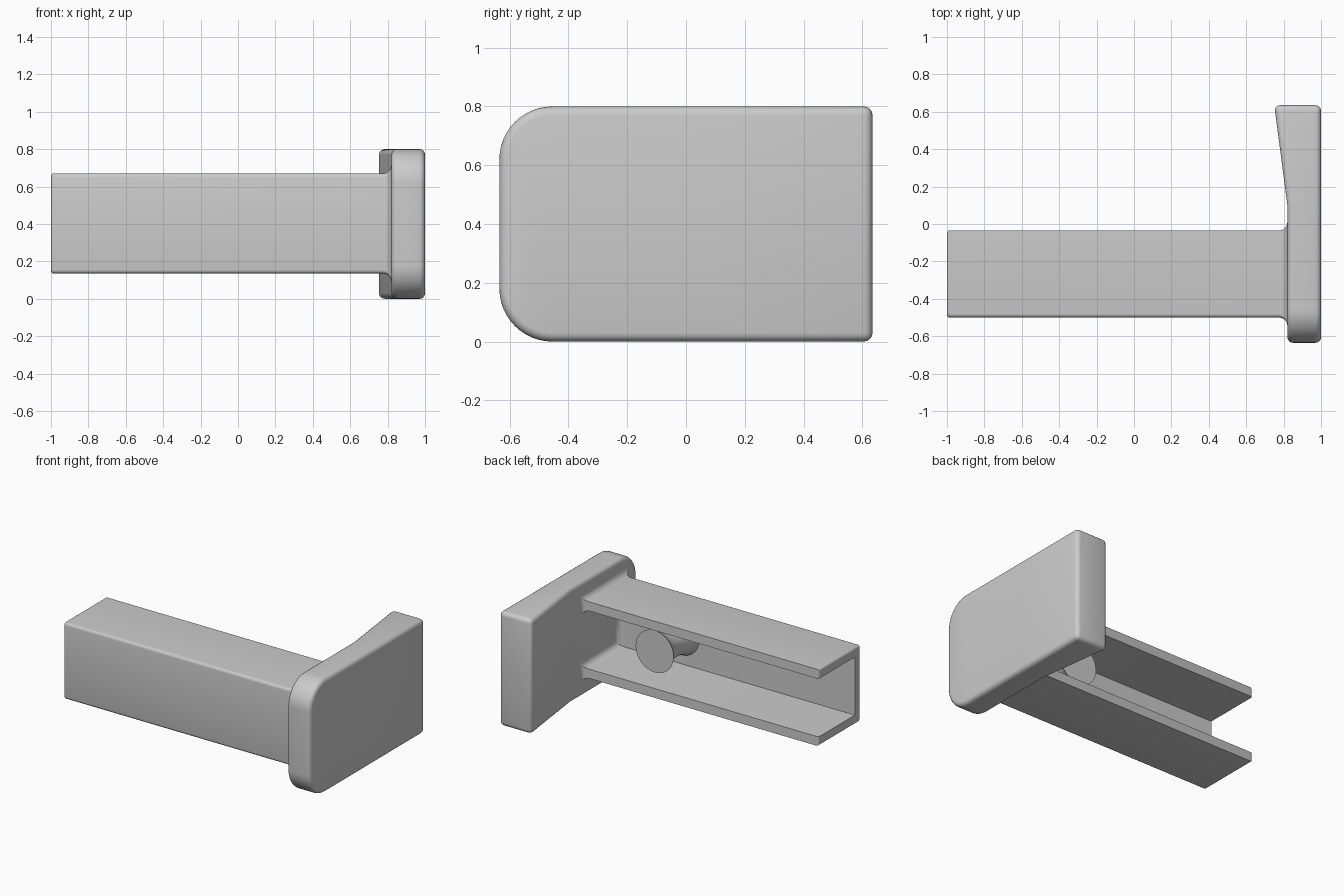
import bpy, bmesh, math

cube = bpy.data.objects.get("Cube")
if cube:
    bpy.data.objects.remove(cube, do_unlink=True)

GREY = (0.6, 0.6, 0.6, 1)
mat = bpy.data.materials.new("plain_grey")
mat.use_nodes = True
mat.diffuse_color = GREY
mat.node_tree.nodes["Principled BSDF"].inputs["Base Color"].default_value = GREY


def finish(bm, name, bevel=0):
    """Turn a bmesh into a shaded, optionally bevelled object."""
    bmesh.ops.recalc_face_normals(bm, faces=bm.faces)
    mesh = bpy.data.meshes.new(name)
    bm.to_mesh(mesh)
    bm.free()
    mesh.materials.append(mat)
    obj = bpy.data.objects.new(name, mesh)
    bpy.context.collection.objects.link(obj)
    bpy.ops.object.select_all(action='DESELECT')
    obj.select_set(True)
    bpy.context.view_layer.objects.active = obj
    if bevel:
        mod = obj.modifiers.new("rounded_edges", 'BEVEL')
        mod.width = bevel
        mod.segments = 4
        mod.limit_method = 'ANGLE'
        mod.angle_limit = math.radians(30)
        bpy.ops.object.modifier_apply(modifier=mod.name)
    bpy.ops.object.shade_smooth_by_angle(angle=math.radians(35))
    return obj


def arc(cy, cz, r, start, steps):
    """Quarter circle of (y, z) points, starting at an angle in degrees."""
    return [(cy + r * math.cos(a), cz + r * math.sin(a))
            for a in (math.radians(start + 90 * i / steps) for i in range(steps + 1))]


def loft(bm, rings):
    """Skin closed rings of points and cap both ends."""
    rows = [[bm.verts.new(p) for p in ring] for ring in rings]
    n = len(rows[0])
    for a, b in zip(rows, rows[1:]):
        for i in range(n):
            j = (i + 1) % n
            bm.faces.new((a[i], a[j], b[j], b[i]))
    bm.faces.new(rows[0])
    bm.faces.new(rows[-1])


# End plate: two large rounded corners, thickening towards the back
Y, H, R, BEND = 0.635, 0.8, 0.18, 0.1
outline = [(Y, 0), (Y, H)] + arc(R - Y, H - R, R, 90, 12) + arc(R - Y, R, R, 180, 12)
bm = bmesh.new()
loft(bm, [[(x, y, z) for y, z in outline] for x in (0.82, 1)])
bmesh.ops.bisect_plane(bm, geom=bm.verts[:] + bm.edges[:] + bm.faces[:],
                       plane_co=(0, BEND, 0), plane_no=(0, 1, 0))
for v in bm.verts:
    if v.co.x < 0.9 and v.co.y > BEND:
        v.co.x -= 0.07 * (v.co.y - BEND) / (Y - BEND)
finish(bm, "end_plate", 0.03)

# Channel arm: C section open to the back, flared where it meets the plate
WALL = 0.065


def c_section(x, out, inn):
    y0, y1 = -0.5 - out, -0.035 + out
    z0, z1, r = 0.135 - out, 0.67 + out, 0.02
    yi, zi0, zi1 = -0.5 + WALL + inn, 0.135 + WALL + inn, 0.67 - WALL - inn
    pts = [(y1, z1)] + arc(y0 + r, z1 - r, r, 90, 4) + arc(y0 + r, z0 + r, r, 180, 4)
    pts += [(y1, z0), (y1, zi0), (yi, zi0), (yi, zi1), (y1, zi1)]
    return [(x, y, z) for y, z in pts]


FILLET = 0.045
rings = []
for i in range(5):
    a = math.radians(90 * i / 4)
    rings.append(c_section(-1 + 0.015 * (1 - math.cos(a)), 0.015 * (math.sin(a) - 1), 0))
for i in range(7):
    a = math.radians(90 * i / 6)
    e = FILLET * (1 - math.cos(a))
    rings.append(c_section(0.82 - FILLET + FILLET * math.sin(a), e, e))
rings.append(c_section(0.85, FILLET, FILLET))
bm = bmesh.new()
loft(bm, rings)
finish(bm, "channel_arm")

# Waisted knob standing on the web inside the channel
bm = bmesh.new()
START, END, RIM, WAIST = -0.45, -0.14, 0.147, 0.1
rings = []
for i in range(13):
    t = i / 12
    r = RIM - (RIM - WAIST) * math.sin(math.pi * t) ** 0.7
    rings.append([(0.34 + r * math.cos(k * math.tau / 48), START + (END - START) * t,
                   0.4 + r * math.sin(k * math.tau / 48)) for k in range(48)])
loft(bm, rings)
finish(bm, "knob")
